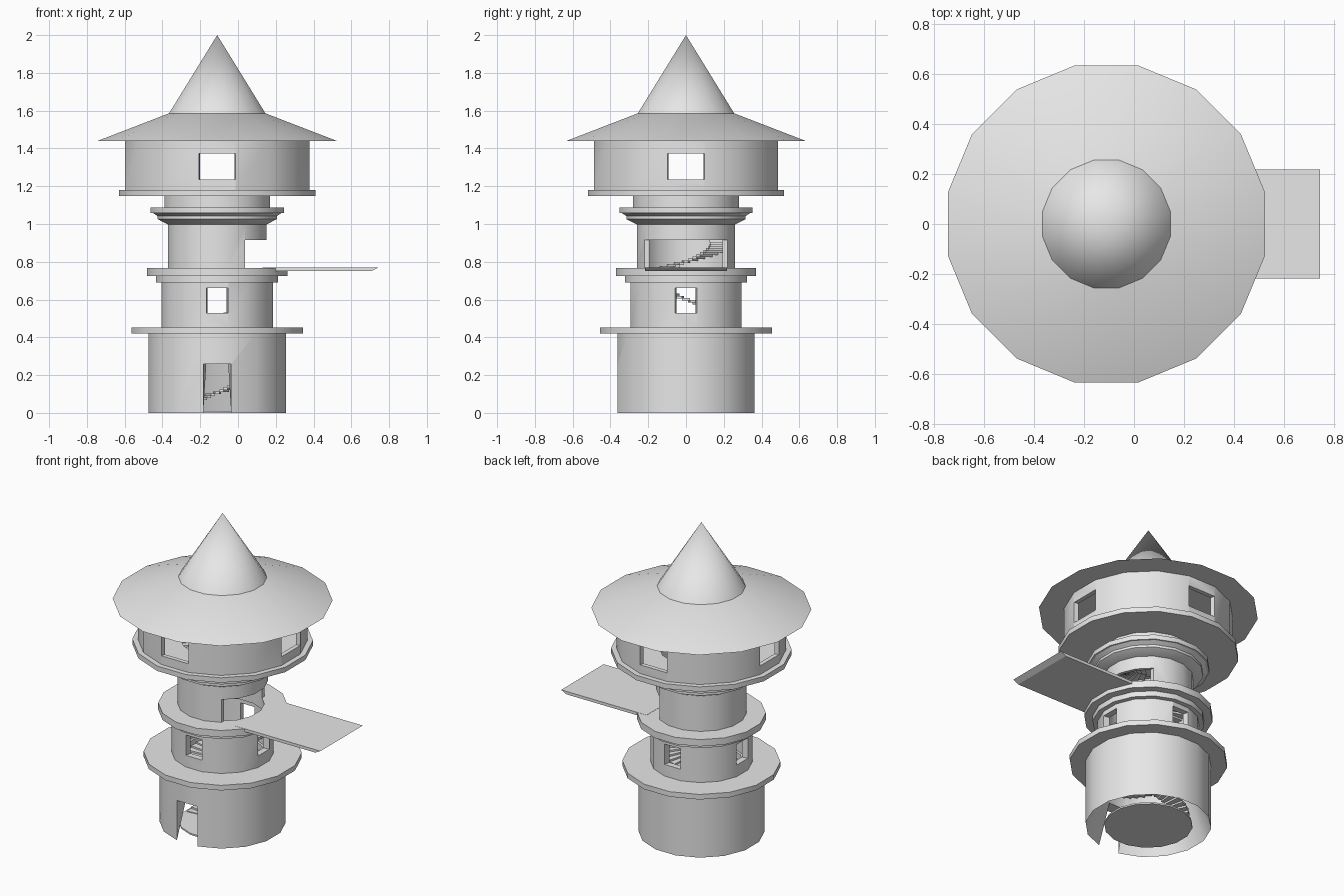
import bpy, bmesh, math
from mathutils import Matrix

if "Cube" in bpy.data.objects:
    bpy.data.objects.remove(bpy.data.objects["Cube"], do_unlink=True)

CX = -0.11          # tower axis
SIDES = 16
STEP = 2 * math.pi / SIDES
SHAFT = 0.24        # inner radius of the stairwell

stone = bpy.data.materials.new("grey_stone")
stone.use_nodes = True
stone.diffuse_color = (0.8, 0.8, 0.8, 1)
stone.node_tree.nodes["Principled BSDF"].inputs["Base Color"].default_value = (0.8, 0.8, 0.8, 1)


def finish(name, bm, smooth=True):
    bmesh.ops.remove_doubles(bm, verts=bm.verts, dist=1e-5)
    bmesh.ops.recalc_face_normals(bm, faces=bm.faces)
    mesh = bpy.data.meshes.new(name)
    bm.to_mesh(mesh)
    bm.free()
    mesh.materials.append(stone)
    obj = bpy.data.objects.new(name, mesh)
    bpy.context.collection.objects.link(obj)
    if smooth:
        shade(obj)
    return obj


def activate(obj):
    bpy.ops.object.select_all(action='DESELECT')
    obj.select_set(True)
    bpy.context.view_layer.objects.active = obj


def shade(obj):
    activate(obj)
    bpy.ops.object.shade_smooth_by_angle(angle=math.radians(28))


def turned(name, profile, smooth=True):
    """Closed (radius, z) profile turned round the tower axis; radius is to the flats."""
    bm = bmesh.new()
    rings = []
    for i in range(SIDES):
        a = (i + 0.5) * STEP
        rings.append([bm.verts.new((CX + r / math.cos(STEP / 2) * math.cos(a),
                                    r / math.cos(STEP / 2) * math.sin(a), z)) for r, z in profile])
    n = len(profile)
    for i in range(SIDES):
        p, q = rings[i], rings[(i + 1) % SIDES]
        for j in range(n):
            k = (j + 1) % n
            if profile[j][0] == 0 and profile[k][0] == 0:
                continue
            if profile[j][0] == 0:
                bm.faces.new((p[j], p[k], q[k]))
            elif profile[k][0] == 0:
                bm.faces.new((p[j], p[k], q[j]))
            else:
                bm.faces.new((p[j], p[k], q[k], q[j]))
    return finish(name, bm, smooth)


def tube(name, outer, inner, z0, z1):
    return turned(name, [(inner, z0), (outer, z0), (outer, z1), (inner, z1)])


def prism(bm, plan, z0, z1):
    """Vertical prism from a plan outline."""
    low = [bm.verts.new((x, y, z0)) for x, y in plan]
    high = [bm.verts.new((x, y, z1)) for x, y in plan]
    bm.faces.new(low)
    bm.faces.new(high)
    for i in range(len(plan)):
        j = (i + 1) % len(plan)
        bm.faces.new((low[i], low[j], high[j], high[i]))


def cut(obj, plan, z0, z1, turn=0):
    """Cut a prism out of a part."""
    bm = bmesh.new()
    prism(bm, plan, z0, z1)
    bm.transform(Matrix.Translation((CX, 0, 0)) @ Matrix.Rotation(turn, 4, 'Z'))
    cutter = finish("cutter", bm, False)
    cutter.hide_render = True
    mod = obj.modifiers.new("opening", 'BOOLEAN')
    mod.operation, mod.solver, mod.object = 'DIFFERENCE', 'EXACT', cutter
    activate(obj)
    bpy.ops.object.modifier_apply(modifier=mod.name)
    bpy.data.objects.remove(cutter, do_unlink=True)


def radial(half, radius):
    """Plan of an opening whose jambs point at the axis."""
    return [(radius * s, half * s * t) for s, t in ((0.2, -1), (1.3, -1), (1.3, 1), (0.2, 1))]


# Base with a flared inside and a doorway
base = turned("base_wall", [(0.363, 0), (0.363, 0.42), (SHAFT, 0.42), (0.255, 0.36)])
cut(base, radial(0.074, 0.363), -0.05, 0.258, -math.pi / 2)
shade(base)
turned("ground_floor", [(0, 0), (0.255, 0), (0.255, 0.01), (0, 0.01)])
tube("lower_balcony", 0.455, SHAFT, 0.42, 0.453)

# Middle storey with four windows
middle = tube("middle_wall", 0.294, 0.255, 0.453, 0.69)
for i in range(4):
    cut(middle, radial(0.058, 0.294), 0.528, 0.66, i * math.pi / 2)
shade(middle)
tube("middle_collar", 0.323, SHAFT, 0.69, 0.724)
tube("upper_balcony", 0.371, SHAFT, 0.724, 0.768)

# Landing deck with a slanted outer end
bm = bmesh.new()
prism(bm, [(0.13, -0.217), (0.742, -0.217), (0.742, 0.217), (0.13, 0.217)], 0.75, 0.769)
for v in bm.verts:
    if v.co.x > 0.5 and v.co.z < 0.76:
        v.co.x = 0.705
finish("landing_deck", bm, False)

# Upper storey, opened towards the deck
upper = tube("upper_wall", 0.26, SHAFT, 0.768, 1.0)
cut(upper, [(0.146, -0.4), (0.5, -0.4), (0.5, 0.4), (0.146, 0.4)], 0.7, 0.915)
shade(upper)
turned("cornice", [(SHAFT, 0.997), (0.26, 0.997), (0.316, 1.026), (0.316, 1.042), (0.34, 1.058),
                   (0.353, 1.058), (0.353, 1.088), (SHAFT, 1.088)])
tube("neck", 0.28, SHAFT, 1.088, 1.148)

# Lookout room with four windows
tube("lookout_floor", 0.52, SHAFT, 1.148, 1.18)
lookout = tube("lookout_wall", 0.488, 0.46, 1.18, 1.44)
for i in range(4):
    cut(lookout, radial(0.097, 0.488), 1.236, 1.374, i * math.pi / 2)
shade(lookout)

# Roof: wide skirt and steep spire
turned("roof_skirt", [(0, 1.44), (0.633, 1.44), (0.255, 1.586), (0, 1.586)])
turned("roof_spire", [(0, 1.586), (0.255, 1.586), (0, 2.0)])

# Spiral stair, climbing clockwise
bm = bmesh.new()
rise, sweep = 0.011, math.radians(10)
for i in range(106):
    a = math.radians(185) - i * sweep
    plan = [(CX + r * math.cos(b), r * math.sin(b))
            for r, b in ((0.13, a), (0.243, a), (0.243, a - sweep), (0.13, a - sweep))]
    prism(bm, plan, i * rise + 0.001, i * rise + 0.015)
finish("spiral_stair", bm, False)
